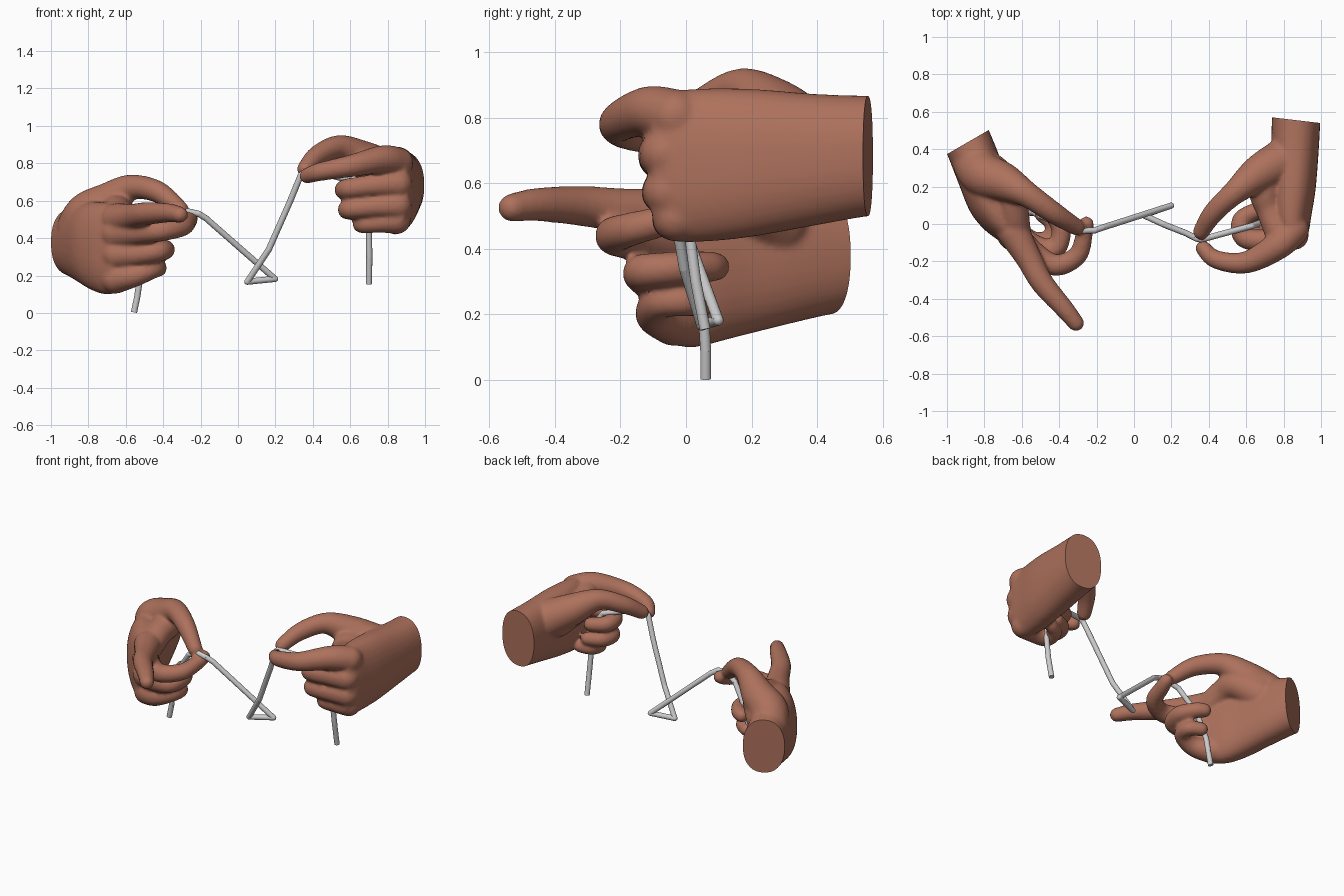
import bpy, bmesh, math
from mathutils import Vector, Matrix

if "Cube" in bpy.data.objects:
    bpy.data.objects.remove(bpy.data.objects["Cube"])


def material(name, rgb):
    m = bpy.data.materials.new(name)
    m.diffuse_color = (*rgb, 1)
    m.use_nodes = True
    m.node_tree.nodes["Principled BSDF"].inputs["Base Color"].default_value = m.diffuse_color
    return m


skin = material("brown skin", (0.42, 0.165, 0.108))
metal = material("grey wire", (0.60, 0.60, 0.60))


def spline(rows, steps):
    """Catmull-Rom through rows of numbers."""
    p = [rows[0]] + list(rows) + [rows[-1]]
    out = []
    for i in range(1, len(p) - 2):
        for s in range(steps):
            t = s / steps
            out.append([0.5 * (2 * b + (c - a) * t + (2 * a - 5 * b + 4 * c - d) * t * t
                               + (3 * b - a - 3 * c + d) * t ** 3)
                        for a, b, c, d in zip(*p[i - 1:i + 3])])
    out.append(list(rows[-1]))
    return out


def add_finger(bm, rows):
    """Finger as a dense chain of balls: x, y, z, radius."""
    for x, y, z, r in spline(rows, 9):
        bmesh.ops.create_icosphere(bm, subdivisions=3, radius=r,
                                   matrix=Matrix.Translation((x, y, z)))


def add_palm(bm, rows, side, n=32):
    """Loft of rounded sections: x, y, z, half thickness, half height."""
    rings = []
    for x, y, z, ht, hz in spline(rows, 4):
        ring = []
        for k in range(n):
            a = 2 * math.pi * k / n
            c, s = math.cos(a), math.sin(a)
            u = math.copysign(abs(c) ** 0.87, c) * ht
            v = math.copysign(abs(s) ** 0.87, s) * hz
            ring.append(bm.verts.new(Vector((x, y, z + v)) + side * u))
        rings.append(ring)
    for a, b in zip(rings, rings[1:]):
        for k in range(n):
            bm.faces.new((a[k], a[(k + 1) % n], b[(k + 1) % n], b[k]))
    bm.faces.new(rings[0][::-1])
    bm.faces.new(rings[-1])
    bmesh.ops.recalc_face_normals(bm, faces=bm.faces[:])


def make_hand(name, palm, fingers, wrist, wrist_dir):
    d = Vector(wrist_dir).normalized()
    side = Vector((-d.y, d.x, 0)).normalized()
    bm = bmesh.new()
    # palm starts a little past the wrist cut
    w = palm[0]
    start = (w[0] + d.x * 0.05, w[1] + d.y * 0.05, *w[2:])
    add_palm(bm, [start] + palm, side)
    for f in fingers:
        add_finger(bm, f)
    me = bpy.data.meshes.new(name)
    bm.to_mesh(me)
    bm.free()
    ob = bpy.data.objects.new(name, me)
    bpy.context.collection.objects.link(ob)
    # fuse into one skin and soften the joins
    r = ob.modifiers.new("fuse", 'REMESH')
    r.mode = 'VOXEL'
    r.voxel_size = 0.010
    s = ob.modifiers.new("soften", 'SMOOTH')
    s.factor, s.iterations = 0.5, 10
    deps = bpy.context.evaluated_depsgraph_get()
    fused = bpy.data.meshes.new_from_object(ob.evaluated_get(deps))
    ob.modifiers.clear()
    # flat wrist cut
    bm = bmesh.new()
    bm.from_mesh(fused)
    bmesh.ops.bisect_plane(bm, geom=bm.verts[:] + bm.edges[:] + bm.faces[:],
                           plane_co=wrist, plane_no=d, clear_outer=True)
    bmesh.ops.holes_fill(bm, edges=[e for e in bm.edges if e.is_boundary], sides=0)
    bmesh.ops.recalc_face_normals(bm, faces=bm.faces[:])
    bm.to_mesh(fused)
    bm.free()
    fused.materials.clear()
    fused.materials.append(skin)
    ob.data = fused
    smooth(ob)


def smooth(ob):
    bpy.ops.object.select_all(action='DESELECT')
    ob.select_set(True)
    bpy.context.view_layer.objects.active = ob
    bpy.ops.object.shade_smooth_by_angle(angle=math.radians(50))


# hand at +x: closed fist, thumb and index pinching
make_hand("right_side_hand",
    [(.867, .555, .683, .130, .184), (.86, .40, .672, .128, .200), (.85, .20, .662, .122, .226),
     (.84, .05, .655, .108, .234), (.845, -.04, .652, .088, .226), (.845, -.10, .652, .060, .18)],
    [
        [(.80, .34, .75, .12), (.67, .27, .82, .10), (.54, .17, .885, .066),      # thumb
         (.425, .06, .84, .056), (.36, -.04, .77, .045)],
        [(.76, .30, .74, .11), (.70, .185, .78, .088), (.725, .08, .775, .075),   # thumb web
         (.77, -.03, .79, .078)],
        [(.855, -.03, .803, .083), (.77, -.115, .82, .076), (.60, -.205, .785, .06),  # index
         (.44, -.19, .755, .050), (.37, -.13, .733, .042)],
        [(.855, -.06, .69, .08), (.76, -.085, .685, .063), (.595, -.075, .665, .056),
         (.575, .02, .655, .051), (.66, .075, .65, .045)],
        [(.855, -.055, .575, .077), (.76, -.075, .57, .061), (.60, -.06, .555, .054),
         (.60, .03, .55, .05), (.68, .08, .55, .043)],
        [(.85, -.03, .495, .074), (.77, -.045, .485, .057), (.67, -.03, .475, .05),
         (.67, .05, .48, .045), (.73, .09, .49, .04)],
    ],
    (.867, .555, .68), (.117, .993, 0))

# hand at -x: index stretched out, thumb and middle finger pinching
make_hand("left_side_hand",
    [(-.888, .438, .378, .129, .178), (-.825, .28, .375, .130, .212), (-.768, .13, .36, .126, .235),
     (-.71, .03, .345, .110, .245), (-.66, -.04, .34, .084, .232), (-.63, -.085, .34, .06, .19)],
    [
        [(-.85, .32, .46, .118), (-.80, .26, .53, .120), (-.70, .225, .59, .104),  # thumb
         (-.575, .16, .67, .07), (-.43, .06, .648, .059), (-.31, -.015, .555, .046)],
        [(-.77, .27, .48, .11), (-.66, .18, .55, .090), (-.645, .08, .54, .082),   # thumb web
         (-.635, -.02, .50, .083)],
        [(-.645, -.04, .50, .088), (-.565, -.18, .515, .070), (-.49, -.315, .53, .062),  # index
         (-.375, -.45, .535, .052), (-.31, -.53, .525, .044)],
        [(-.65, -.06, .42, .082), (-.52, -.17, .43, .064), (-.41, -.22, .44, .058),  # middle
         (-.30, -.165, .46, .052), (-.265, -.05, .49, .046), (-.255, 0, .51, .041)],
        [(-.65, -.055, .31, .082), (-.53, -.12, .315, .062), (-.42, -.13, .33, .055),
         (-.39, -.03, .34, .052), (-.44, .06, .345, .048), (-.48, .09, .345, .044)],
        [(-.655, -.035, .182, .080), (-.55, -.095, .20, .060), (-.45, -.08, .235, .05),
         (-.43, 0, .24, .047), (-.49, .05, .235, .043)],
    ],
    (-.888, .438, .40), (-.5, .865, 0))

# bent wire running through both hands: rods with ball joints at the bends
path = [(.70, .058, .155), (.702, .03, .30), (.70, .01, .45), (.69, .012, .60), (.63, -.01, .70),
        (.50, -.045, .735), (.36, -.083, .755), (.335, -.078, .735), (.28, -.05, .60),
        (.165, -.005, .34), (.05, .048, .167), (.198, .098, .182), (-.17, -.02, .505),
        (-.21, -.034, .53), (-.27, -.036, .543), (-.36, -.01, .50), (-.47, .03, .35),
        (-.525, .055, .18), (-.538, .06, .09), (-.556, .06, .003)]
R = 0.0165
bm = bmesh.new()
pts = [Vector(p) for p in path]
for a, b in zip(pts, pts[1:]):
    m = Matrix.Translation((a + b) / 2) @ (b - a).to_track_quat('Z', 'Y').to_matrix().to_4x4()
    bmesh.ops.create_cone(bm, cap_ends=True, segments=16, radius1=R, radius2=R,
                          depth=(b - a).length, matrix=m)
for p in pts[1:-1]:
    bmesh.ops.create_uvsphere(bm, u_segments=16, v_segments=10, radius=R,
                              matrix=Matrix.Translation(p))
wire_mesh = bpy.data.meshes.new("bent_wire")
bm.to_mesh(wire_mesh)
bm.free()
wire_mesh.materials.append(metal)
wire = bpy.data.objects.new("bent_wire", wire_mesh)
bpy.context.collection.objects.link(wire)
smooth(wire)
